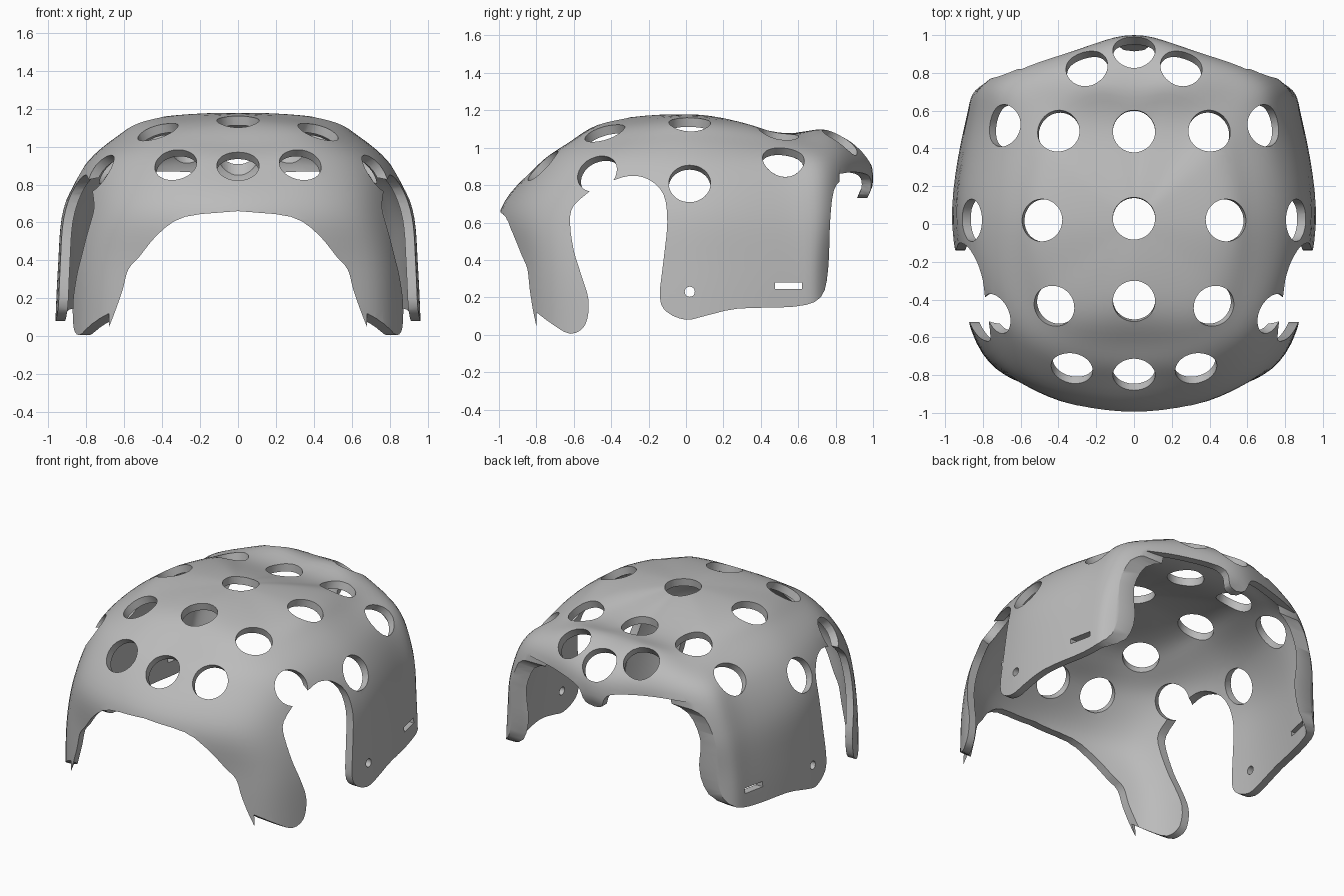
import bpy, bmesh, math
from mathutils import Vector
from mathutils.bvhtree import BVHTree

cube = bpy.data.objects.get("Cube")
if cube:
    bpy.data.objects.remove(cube, do_unlink=True)

THICKNESS = 0.05
grey = bpy.data.materials.new("plain grey")
grey.use_nodes = True
grey.diffuse_color = (0.5, 0.5, 0.5, 1)
grey.node_tree.nodes["Principled BSDF"].inputs["Base Color"].default_value = grey.diffuse_color


def spline_point(a, b, c, d, t):
    """Catmull-Rom point between b and c."""
    return 0.5 * (2 * b + (c - a) * t + (2 * a - 5 * b + 4 * c - d) * t * t
                  + (3 * b - a - 3 * c + d) * t ** 3)


def smooth_path(points, steps, before=None, closed=False):
    """Sample a smooth path through the points."""
    points = [Vector(p) for p in points]
    if closed:
        padded = [points[-1]] + points + points[:2]
    else:
        first = before or 2 * points[0] - points[1]
        padded = [first] + points + [2 * points[-1] - points[-2]]
    samples = []
    for i in range(len(padded) - 3):
        for s in range(steps):
            samples.append(spline_point(*padded[i:i + 4], s / steps))
    if not closed:
        samples.append(points[-1])
    return samples


def mesh_object(name, bm):
    bmesh.ops.recalc_face_normals(bm, faces=bm.faces)
    mesh = bpy.data.meshes.new(name)
    bm.to_mesh(mesh)
    bm.free()
    obj = bpy.data.objects.new(name, mesh)
    bpy.context.collection.objects.link(obj)
    return obj


def prism(name, corners, offset):
    """Extrude a flat outline along the offset."""
    bm = bmesh.new()
    face = bm.faces.new([bm.verts.new(c) for c in corners])
    extruded = bmesh.ops.extrude_face_region(bm, geom=[face])["geom"]
    verts = [g for g in extruded if isinstance(g, bmesh.types.BMVert)]
    bmesh.ops.translate(bm, vec=offset, verts=verts)
    return mesh_object(name, bm)


def drill(name, center, direction, radius, depth, sides=40):
    bm = bmesh.new()
    turn = Vector(direction).to_track_quat("Z", "Y").to_matrix().to_4x4()
    turn.translation = center
    bmesh.ops.create_cone(bm, cap_ends=True, segments=sides, radius1=radius,
                          radius2=radius, depth=depth, matrix=turn)
    return mesh_object(name, bm)


# Dome ribs from the crown down, going from the front round to the back
apex = Vector((0, 0, 1.18))
ribs = [
    [(0, -.42, 1.14), (0, -.65, 1.01), (0, -.8, .9), (0, -.99, .67), (0, -1, .35)],
    [(.25, -.4, 1.13), (.36, -.6, 1.03), (.42, -.75, .9), (.5, -.88, .66), (.53, -.87, .35)],
    [(.38, -.28, 1.13), (.57, -.4, 1.03), (.7, -.5, .9), (.77, -.6, .66), (.82, -.63, .35)],
    [(.45, 0, 1.15), (.63, 0, 1.06), (.81, 0, .9), (.92, 0, .67), (.95, 0, .35)],
    [(.38, .3, 1.13), (.57, .42, 1.03), (.73, .5, .9), (.84, .53, .66), (.88, .55, .35)],
    [(.27, .44, 1.09), (.46, .62, 1.04), (.66, .74, .92), (.75, .77, .66), (.78, .75, .35)],
    [(.12, .5, 1.08), (.25, .75, 1.09), (.34, .89, .95), (.37, .9, .7), (.37, .89, .35)],
    [(0, .48, 1.08), (0, .74, 1.09), (0, .95, .98), (0, 1, .82), (0, .94, .6)],
]
mirrored = [[(-x, y, z) for x, y, z in rib] for rib in ribs[-2:0:-1]]
rows = []
for rib in ribs + mirrored:
    x, y, z = rib[-1]
    first = Vector((-rib[0][0], -rib[0][1], rib[0][2]))
    rows.append(smooth_path([apex] + rib + [(x * 1.02, y, -.08)], 6, before=first))
rings = [smooth_path(ring, 7, closed=True) for ring in list(zip(*rows))[1:]]

bm = bmesh.new()
top = bm.verts.new(apex)
loops = [[bm.verts.new(p) for p in ring] for ring in rings]
count = len(loops[0])
for i in range(count):
    j = (i + 1) % count
    bm.faces.new((top, loops[0][i], loops[0][j]))
    for upper, lower in zip(loops, loops[1:]):
        bm.faces.new((upper[i], lower[i], lower[j], upper[j]))
bmesh.ops.recalc_face_normals(bm, faces=bm.faces)
if top.normal.z < 0:
    bmesh.ops.reverse_faces(bm, faces=bm.faces)
surface = BVHTree.FromBMesh(bm)
shell = mesh_object("helmet_shell", bm)
shell.data.materials.append(grey)
solid = shell.modifiers.new("thickness", "SOLIDIFY")
solid.thickness = THICKNESS
solid.offset = -1
cutters = []

# Side outline: ear flap, open gap and rear side panel
side = [(-.8, .12), (-.72, .06), (-.62, .005), (-.54, .05), (-.52, .18), (-.56, .32),
        (-.6, .45), (-.62, .6), (-.6, .69), (-.5, .78), (-.46, .83), (-.41, .82),
        (-.3, .85), (-.2, .83), (-.12, .75), (-.1, .6), (-.12, .4), (-.14, .2),
        (-.1, .12), (0, .08), (.1, .1), (.28, .14), (.58, .15), (.72, .2),
        (.76, .35), (.77, .6), (.79, .77), (.84, .84)]
side = [(-.8, -.3)] + [tuple(p) for p in smooth_path(side, 3)] + [(.84, -.3)]
cutters.append(prism("side_cutter", [(-1.3, y, z) for y, z in side], (2.6, 0, 0)))


def arch_cutter(name, half, y, depth):
    """Cut a mirrored arch outline through the front or back."""
    half = [tuple(p) for p in smooth_path(half, 3)]
    half.append((half[-1][0], -.3))
    outline = [(-x, z) for x, z in half[:0:-1]] + half
    cutters.append(prism(name, [(x, y, z) for x, z in outline], (0, depth, 0)))


# Brow arch, and rear edge with its small hanging tab
arch_cutter("brow_cutter", [(0, .66), (.28, .63), (.42, .54), (.52, .42), (.58, .35),
                            (.61, .24), (.66, .1), (.71, -.02)], -1.4, .9)
arch_cutter("rear_cutter", [(0, .73), (.06, .75), (.1, .83), (.2, .86), (.4, .87),
                            (.6, .86), (.9, .85)], .82, .6)

# Large vent holes, square to the surface
middle = [(0, -.8, .9), (0, -.41, 1.14), (0, .03, 1.18), (0, .49, 1.08), (0, .92, 1)]
paired = [(.33, -.77, .91), (.43, -.44, 1.1), (.74, -.48, .87), (.49, .02, 1.14),
          (.88, .02, .82), (.4, .49, 1.07), (.69, .52, .93), (.25, .83, 1.04)]
vents = middle + paired + [(-x, y, z) for x, y, z in paired]
for vent in vents:
    spot, normal, _, _ = surface.find_nearest(Vector(vent))
    cutters.append(drill("vent_cutter", spot, normal, .112, .24))

# Strap rivet holes and slots in the side panels
cutters.append(drill("rivet_cutter", (0, .02, .23), (1, 0, 0), .027, 2.6, 20))
slot = [(-1.3, y, z) for y, z in ((.475, .245), (.62, .245), (.62, .28), (.475, .28))]
cutters.append(prism("slot_cutter", slot, (2.6, 0, 0)))

for cutter in cutters:
    cutter.hide_render = True
    cut = shell.modifiers.new("cut", "BOOLEAN")
    cut.operation = "DIFFERENCE"
    cut.solver = "EXACT"
    cut.object = cutter

# Bake the cuts and discard the helpers
graph = bpy.context.evaluated_depsgraph_get()
baked = bpy.data.meshes.new_from_object(shell.evaluated_get(graph))
shell.modifiers.clear()
shell.data = baked
for cutter in cutters:
    bpy.data.objects.remove(cutter, do_unlink=True)

for other in bpy.context.selected_objects:
    other.select_set(False)
shell.select_set(True)
bpy.context.view_layer.objects.active = shell
bpy.ops.object.shade_smooth_by_angle(angle=math.radians(35))
